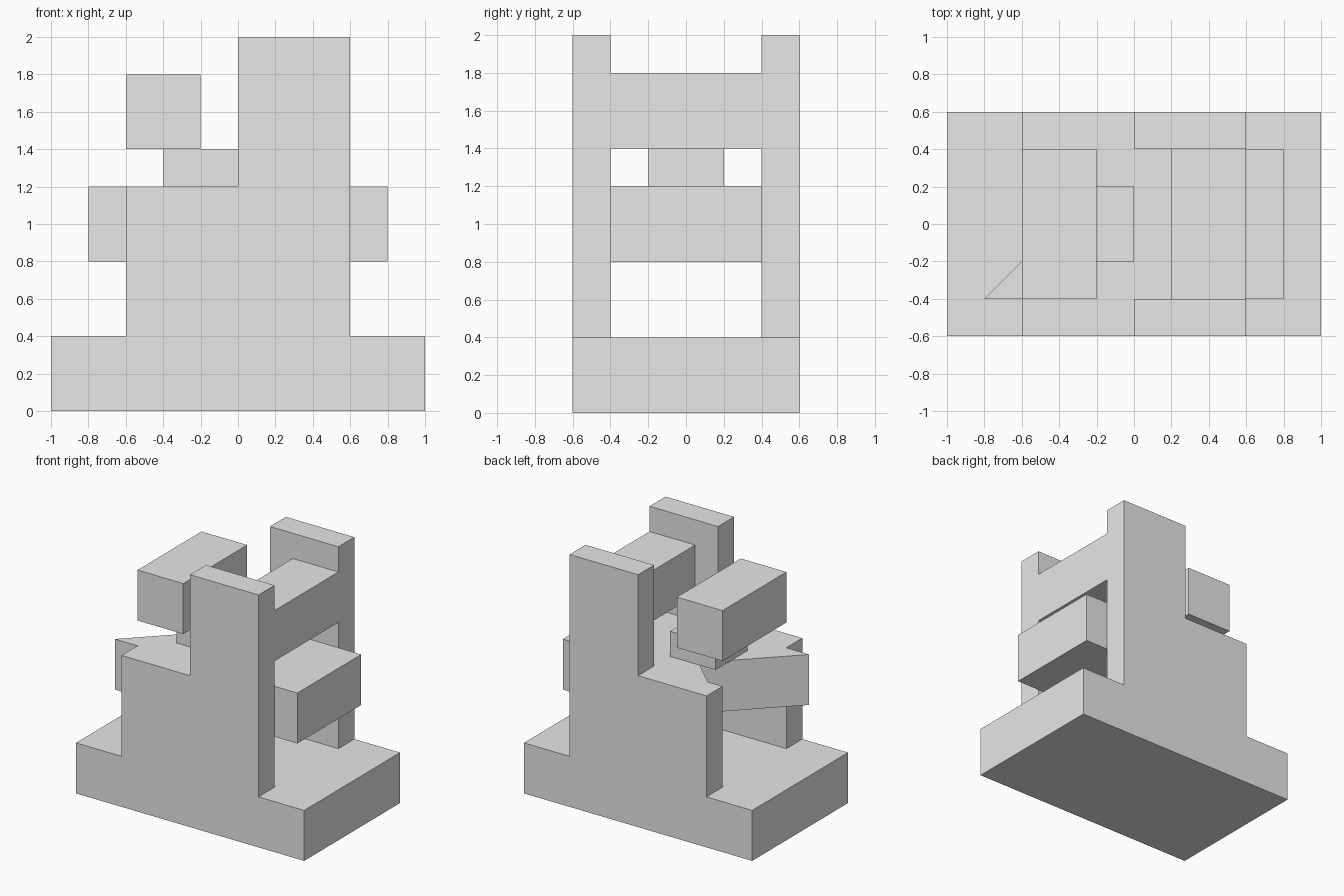
import bpy
import bmesh

cube = bpy.data.objects.get("Cube")
if cube:
    bpy.data.objects.remove(cube, do_unlink=True)

# Single grey material
grey = bpy.data.materials.new("plain grey")
grey.use_nodes = True
grey.diffuse_color = (0.8, 0.8, 0.8, 1)
grey.node_tree.nodes["Principled BSDF"].inputs["Base Color"].default_value = grey.diffuse_color


def prism(name, outline, to_point, low, high):
    """Extrude a flat outline from low to high along the remaining axis."""
    bm = bmesh.new()
    face = bm.faces.new([bm.verts.new(to_point(a, b, low)) for a, b in outline])
    moved = bmesh.ops.extrude_face_region(bm, geom=[face])["geom"]
    offset = [h - l for h, l in zip(to_point(0, 0, high), to_point(0, 0, low))]
    bmesh.ops.translate(bm, vec=offset,
                        verts=[v for v in moved if isinstance(v, bmesh.types.BMVert)])
    bmesh.ops.recalc_face_normals(bm, faces=bm.faces)
    mesh = bpy.data.meshes.new(name)
    bm.to_mesh(mesh)
    bm.free()
    mesh.materials.append(grey)
    obj = bpy.data.objects.new(name, mesh)
    bpy.context.collection.objects.link(obj)
    return obj


def upright(x, z, y):
    return (x, y, z)


def flat(x, y, z):
    return (x, y, z)


def block(name, x0, x1, half_depth, z0, z1):
    """Box centred on y = 0."""
    d = half_depth
    return prism(name, [(x0, -d), (x1, -d), (x1, d), (x0, d)], flat, z0, z1)


# Base slab
block("base", -1, 1, 0.6, 0, 0.4)

# Stepped side walls, front and back
wall = [(-0.6, 0.4), (0.6, 0.4), (0.6, 2), (0, 2), (0, 1.2), (-0.6, 1.2)]
for name, low in (("front_wall", -0.6), ("back_wall", 0.4)):
    prism(name, wall, upright, low, low + 0.2)

# Middle bar with a V notch at its left end
notched = [(-0.8, -0.4), (0.8, -0.4), (0.8, 0.4), (-0.47, 0.4), (-0.23, 0.17)]
prism("middle_bar", notched, flat, 0.8, 1.2)

# Upper cross bar between the walls
block("upper_bar", 0.2, 0.6, 0.4, 1.4, 1.8)

# Raised block on its short post
block("post", -0.4, 0, 0.2, 1.2, 1.4)
block("raised_block", -0.6, -0.2, 0.4, 1.4, 1.8)
